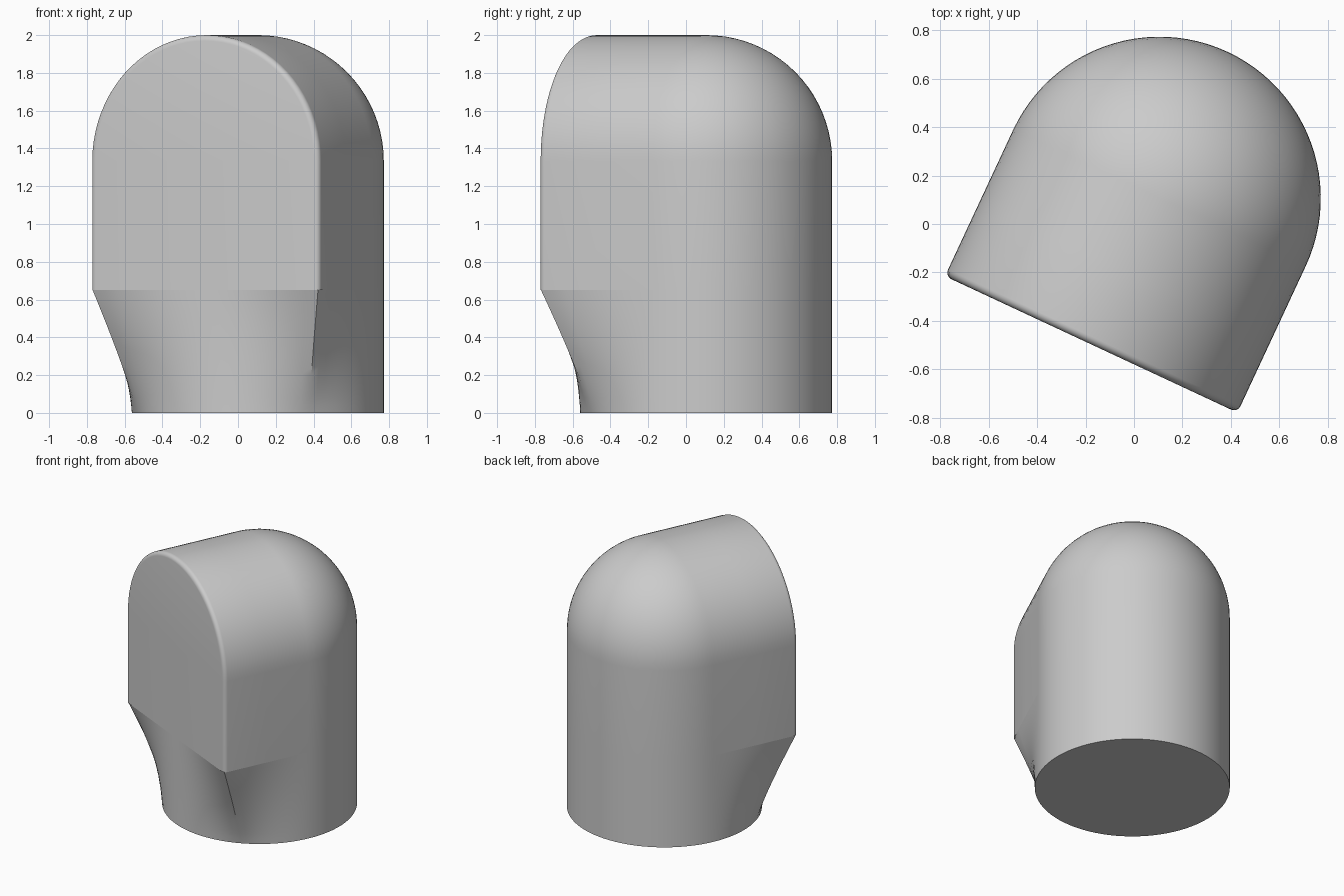
import bpy
import bmesh
from math import sin, cos, pi, radians, sqrt
from mathutils import Matrix

cube = bpy.data.objects.get("Cube")
if cube:
    bpy.data.objects.remove(cube, do_unlink=True)

RADIUS = 0.667      # body radius, also depth of the flat front
FILLET = 0.03       # rounding of the front rim
SKIRT = 0.65        # height where the square front starts to blend to round
SPRING = 2 - RADIUS # height where the dome starts
ROWS, ARC, SIDES = 16, 20, 48

bm = bmesh.new()


def add_grid(rows):
    """Skin a list of equally long rows of points."""
    verts = [[bm.verts.new(p) for p in row] for row in rows]
    for a, b in zip(verts, verts[1:]):
        for i in range(len(a) - 1):
            bm.faces.new((a[i], a[i + 1], b[i + 1], b[i]))
    return verts


def half_arch(inset=0.0):
    """Side profile (distance, height) from the skirt line to the crown."""
    r = RADIUS - inset
    arc = [(r * cos(pi / 2 * i / ARC), SPRING + r * sin(pi / 2 * i / ARC)) for i in range(ARC + 1)]
    return [(r, SKIRT)] + arc


def full_arch(depth, inset=0.0):
    half = half_arch(inset)
    return [(x, -depth, z) for x, z in half] + [(-x, -depth, z) for x, z in half[-2::-1]]


# Rounded back and dome: the side profile swept half way round
levels = [SKIRT * i / ROWS for i in range(ROWS + 1)]
profile = [(RADIUS, z) for z in levels] + half_arch()[1:]
add_grid([[(d * cos(pi * k / SIDES), d * sin(pi * k / SIDES), z) for d, z in profile]
          for k in range(SIDES + 1)])

# Arched front with a rounded rim and a flat face
nose = [full_arch(0), full_arch(RADIUS / 2)]
for i in range(7):
    a = pi / 2 * i / 6
    nose.append(full_arch(RADIUS - FILLET + FILLET * sin(a), FILLET * (1 - cos(a))))
bm.faces.new(add_grid(nose)[-1])


# Skirt: round at the ground, blending to a square front
def skirt_point(angle, z):
    blend = (z / SKIRT) ** 1.15
    size = abs(angle)
    low = size * 49 / 45 if size < pi / 4 else pi / 2 - (pi / 2 - size) * 41 / 45
    low = low if angle > 0 else -low
    corner = sqrt(2) * (RADIUS - FILLET) + FILLET
    reach = min(RADIUS / max(cos(angle), abs(sin(angle))), corner)
    x = (1 - blend) * RADIUS * sin(low) + blend * reach * sin(angle)
    y = (1 - blend) * RADIUS * cos(low) + blend * reach * cos(angle)
    return (x, -y, z)


add_grid([[skirt_point(pi * (k / SIDES - 0.5), z) for k in range(SIDES + 1)] for z in levels])

# Weld the parts and close the round base
bmesh.ops.remove_doubles(bm, verts=bm.verts, dist=0.0005)
base = [e for e in bm.edges if e.is_boundary and all(v.co.z < 0.001 for v in e.verts)]
bmesh.ops.contextual_create(bm, geom=base)
bmesh.ops.recalc_face_normals(bm, faces=bm.faces)
bm.transform(Matrix.Translation((0.105, 0.107, 0)) @ Matrix.Rotation(radians(-25), 4, "Z"))

mesh = bpy.data.meshes.new("domed_body")
bm.to_mesh(mesh)
bm.free()
body = bpy.data.objects.new("domed_body", mesh)
bpy.context.collection.objects.link(body)

# Plain grey finish
grey = bpy.data.materials.new("light_grey")
grey.use_nodes = True
grey.diffuse_color = (0.6, 0.6, 0.6, 1)
grey.node_tree.nodes["Principled BSDF"].inputs["Base Color"].default_value = (0.6, 0.6, 0.6, 1)
mesh.materials.append(grey)

bpy.ops.object.select_all(action="DESELECT")
body.select_set(True)
bpy.context.view_layer.objects.active = body
bpy.ops.object.shade_smooth_by_angle(angle=radians(30))
